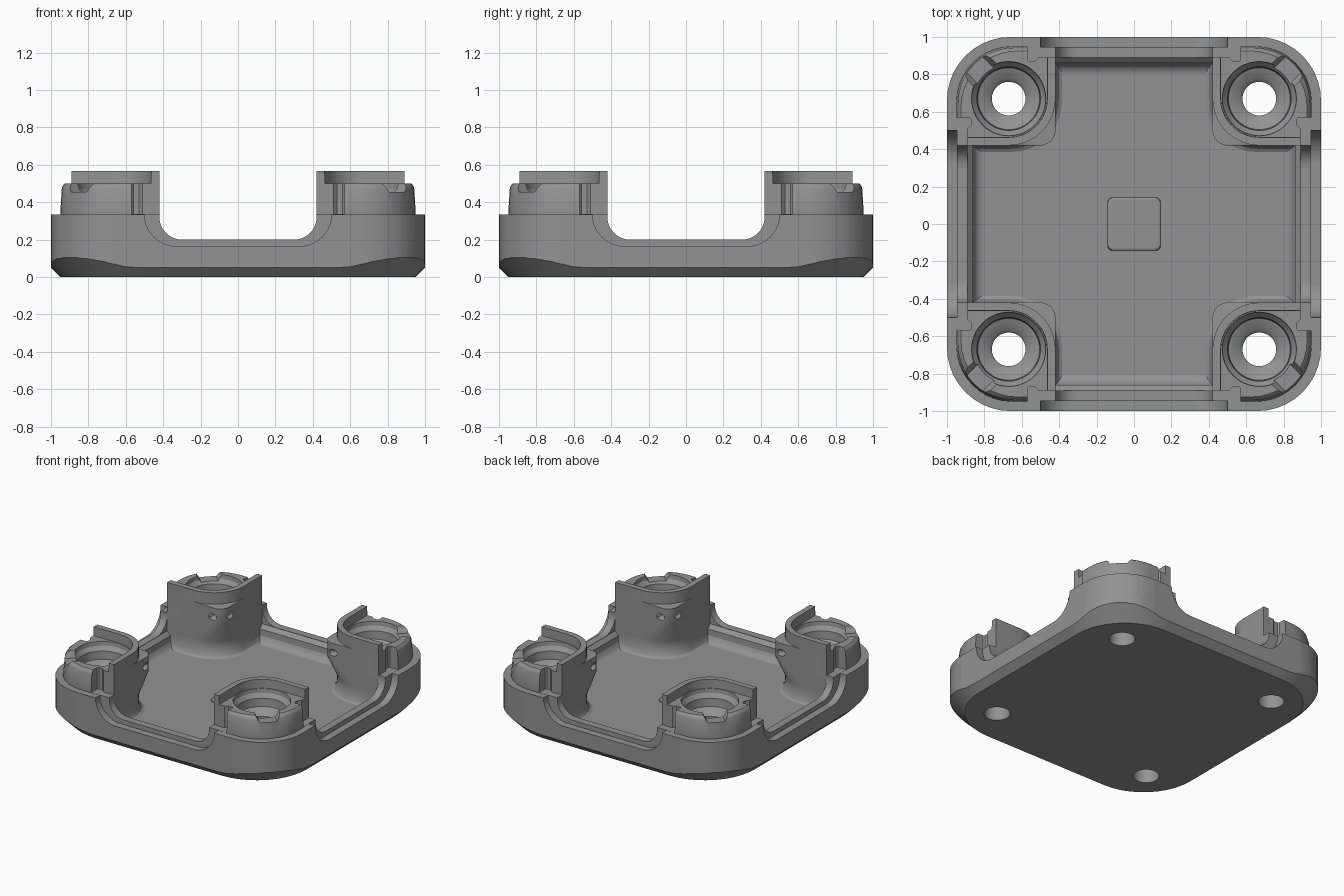
import bpy, bmesh
from math import sin, cos, pi, radians
from mathutils import Matrix

old = bpy.data.objects.get("Cube")
if old:
    bpy.data.objects.remove(old, do_unlink=True)

grey = bpy.data.materials.new("mid grey plastic")
grey.use_nodes = True
colour = (0.29, 0.29, 0.29, 1)
grey.diffuse_color = colour
grey.node_tree.nodes["Principled BSDF"].inputs["Base Color"].default_value = colour


def outline(lo, hi, r_lo, r_hi, r_side, steps=10):
    """Square from lo to hi with a rounded corner at each end of its diagonal."""
    points = []
    corners = [(hi, hi, r_hi), (lo, hi, r_side), (lo, lo, r_lo), (hi, lo, r_side)]
    for k, (x, y, r) in enumerate(corners):
        cx = x - r if x == hi else x + r
        cy = y - r if y == hi else y + r
        for i in range(steps + 1):
            a = (k + i / steps) * pi / 2
            points.append((cx + r * cos(a), cy + r * sin(a)))
    return points


def square(half, r):
    return outline(-half, half, r, r, r)


def circle(r, n=48):
    return [(r * cos(2 * pi * i / n), r * sin(2 * pi * i / n)) for i in range(n)]


def loft(name, rings, place=Matrix()):
    """Skin a stack of (z, outline) rings, cap both ends and place the result."""
    bm = bmesh.new()
    rows = [[bm.verts.new((x, y, z)) for x, y in pts] for z, pts in rings]
    n = len(rows[0])
    for a, b in zip(rows, rows[1:]):
        for i in range(n):
            j = (i + 1) % n
            bm.faces.new((a[i], a[j], b[j], b[i]))
    bm.faces.new(rows[0][::-1])
    bm.faces.new(rows[-1])
    bm.transform(place)
    bmesh.ops.recalc_face_normals(bm, faces=bm.faces)
    mesh = bpy.data.meshes.new(name)
    bm.to_mesh(mesh)
    bm.free()
    ob = bpy.data.objects.new(name, mesh)
    bpy.context.collection.objects.link(ob)
    return ob


def combine(target, tool, operation):
    """Apply a boolean and discard the tool."""
    tool.hide_render = True
    mod = target.modifiers.new("cut", 'BOOLEAN')
    mod.operation, mod.solver, mod.object = operation, 'EXACT', tool
    bpy.context.view_layer.update()
    graph = bpy.context.evaluated_depsgraph_get()
    mesh = bpy.data.meshes.new_from_object(target.evaluated_get(graph))
    target.modifiers.clear()
    target.data = mesh
    bpy.data.objects.remove(tool, do_unlink=True)


def turned(make, k):
    """Make a part and turn it k quarter turns about the centre."""
    ob = make()
    ob.data.transform(Matrix.Rotation(k * pi / 2, 4, 'Z'))
    return ob


FLOOR, RIM, C = 0.08, 0.335, 0.67
AT_TOWER = Matrix.Translation((C, C, 0))
DIAGONAL = Matrix.Rotation(pi / 4, 4, 'Z')
SWAP_YZ = Matrix(((1, 0, 0, 0), (0, 0, 1, 0), (0, 1, 0, 0), (0, 0, 0, 1)))

# Tray with a 45 degree lower edge that climbs at the corners
tray = loft("corner_post_tray", [(0, square(1, 0.34)), (RIM, square(1, 0.34))])
combine(tray, loft("edge_chamfer", [(-0.01, square(0.94, 0.41)), (0.4, square(1.35, 0.82))]), 'INTERSECT')

# Hollow with a filleted foot and a sloped lip
hollow = [(FLOOR, 0.805), (0.085, 0.83), (0.1, 0.848), (0.125, 0.86), (0.17, 0.862),
          (0.198, 0.89), (0.9, 0.89)]
combine(tray, loft("hollow_cutter", [(z, square(h, 0.2)) for z, h in hollow]), 'DIFFERENCE')


# Corner tower: filleted foot, undercut, bracket block and rounded shield
def tower():
    rings = [  # height, inner edge, outer edge, inner radius
        (0.05, 0.385, 0.945, 0.27), (FLOOR, 0.385, 0.945, 0.27),
        (0.09, 0.402, 0.945, 0.26), (0.12, 0.418, 0.945, 0.25),
        (0.2, 0.42, 0.945, 0.25), (0.35, 0.42, 0.95, 0.08),
        (0.475, 0.42, 0.942, 0.08), (0.48, 0.42, 0.94, 0.25),
        (0.49, 0.42, 0.935, 0.25), (0.5, 0.42, 0.925, 0.25), (0.567, 0.42, 0.925, 0.25)]
    return loft("tower", [(z, outline(a, b, r, 0.3, 0.02)) for z, a, b, r in rings])


def tower_top():
    return loft("tower_top_cutter", [(0.5, outline(0.465, 1.2, 0.205, 0.3, 0.02)),
                                     (0.9, outline(0.455, 1.2, 0.215, 0.3, 0.02))])


# Stepped fastener bore
def bore():
    steps = [(-0.1, 0.09), (0.34, 0.09), (0.36, 0.11), (0.38, 0.165), (0.44, 0.17),
             (0.47, 0.195), (0.51, 0.2), (0.9, 0.2)]
    return loft("bore_cutter", [(z, circle(r)) for z, r in steps], AT_TOWER)


# Shallow flared gap in the tower rim, facing the outer corner
def rim_gap():
    def sector(w):
        return [(0.1, -w), (0.5, -w), (0.5, w), (0.1, w)]
    return loft("rim_gap_cutter", [(0.455, sector(0.06)), (0.7, sector(0.2))], AT_TOWER @ DIAGONAL)


# Small pin hole in the bracket block, either side of the diagonal
def pin_hole(side):
    place = (Matrix.Translation((0.41, 0.41, 0.405)) @ DIAGONAL
             @ Matrix.Translation((-0.02, side, 0)) @ Matrix.Rotation(pi / 2, 4, 'Y'))
    return loft("pin_hole_cutter", [(0, circle(0.025, 16)), (0.16, circle(0.025, 16))], place)


# Panel slot along each wall, widened at both ends
def slot():
    half = [(0.57, 1.2), (0.57, 0.88), (0.56, 0.87), (0.53, 0.87), (0.51, 0.89)]
    plan = half + [(-x, y) for x, y in reversed(half)]
    return loft("slot_cutter", [(RIM + 0.001, plan), (0.9, plan)])


# Round-bottomed opening through the wall
def notch(half, r, z, y0):
    side = [(half, 0.9)] + [(half - r + r * cos(a), z + r - r * sin(a))
                            for a in (radians(9 * i) for i in range(11))]
    profile = side + [(-x, h) for x, h in reversed(side)]
    return loft("notch_cutter", [(y0, profile), (1.2, profile)], SWAP_YZ)


for k in range(4):
    combine(tray, turned(tower, k), 'UNION')
cuts = [tower_top, bore, rim_gap, slot,
        lambda: pin_hole(-0.06), lambda: pin_hole(0.06),
        lambda: notch(0.42, 0.12, 0.2, 0.8),
        lambda: notch(0.5, 0.17, 0.165, 0.946)]
for k in range(4):
    for cut in cuts:
        combine(tray, turned(cut, k), 'DIFFERENCE')

# Low pad in the middle of the floor
pad = loft("centre_pad", [(FLOOR - 0.01, square(0.143, 0.03)), (FLOOR + 0.005, square(0.143, 0.03)),
                          (FLOOR + 0.012, square(0.138, 0.025)), (FLOOR + 0.015, square(0.13, 0.02))])

# Smooth the rounded parts and keep the broad faces flat
for ob in (tray, pad):
    ob.data.materials.clear()
    ob.data.materials.append(grey)
    bpy.ops.object.select_all(action='DESELECT')
    ob.select_set(True)
    bpy.context.view_layer.objects.active = ob
    bpy.ops.object.shade_smooth_by_angle(angle=radians(30))
    for poly in ob.data.polygons:
        poly.material_index = 0
        if poly.area > 0.03:
            poly.use_smooth = False
